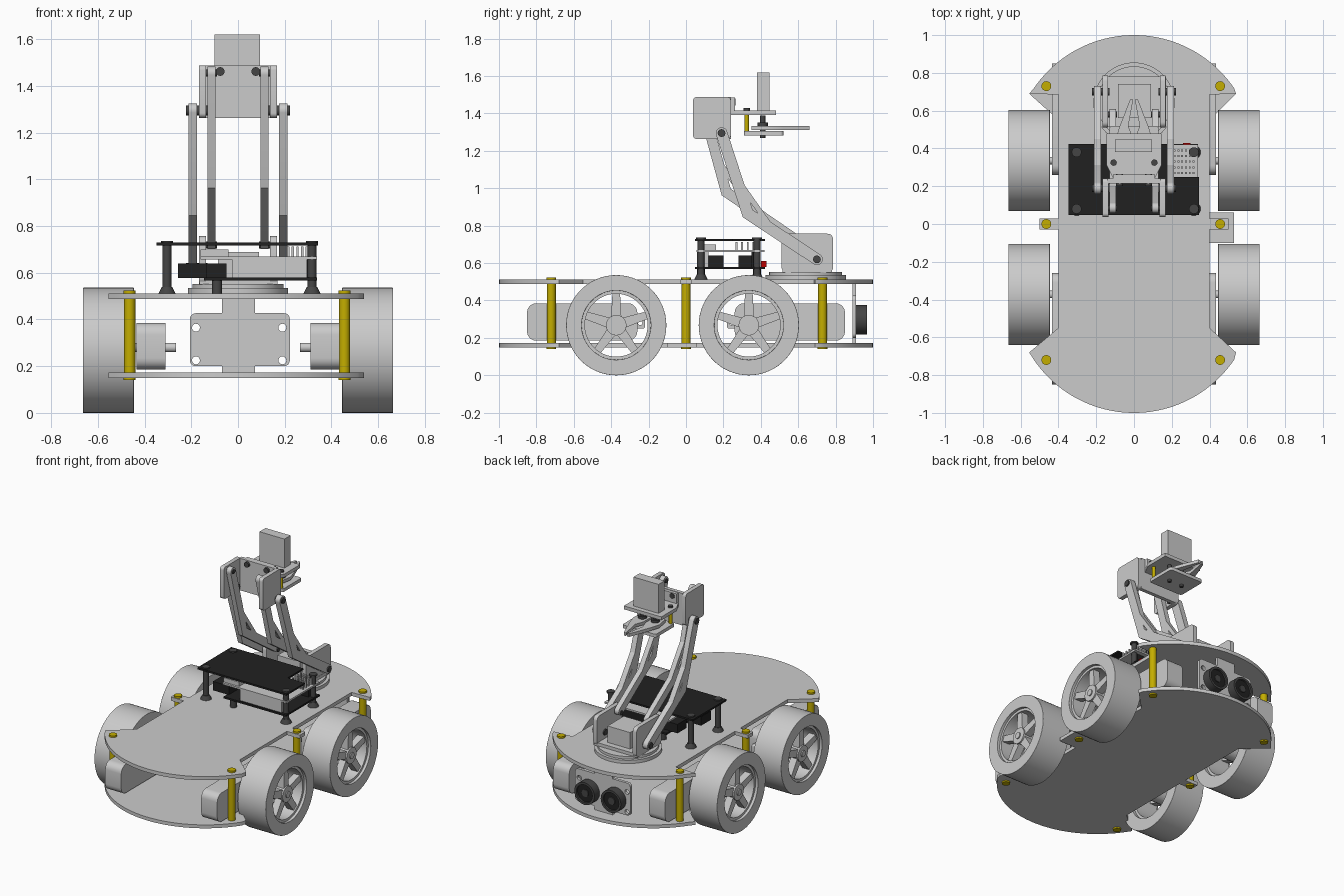
import bpy, bmesh, math
from mathutils import Vector, Matrix

if "Cube" in bpy.data.objects:
    bpy.data.objects.remove(bpy.data.objects["Cube"])


def material(name, rgb):
    m = bpy.data.materials.new(name)
    m.diffuse_color = (*rgb, 1)
    m.use_nodes = True
    m.node_tree.nodes["Principled BSDF"].inputs["Base Color"].default_value = m.diffuse_color
    return m


BLACK = material("black", (0.015, 0.015, 0.015))
DARK = material("dark", (0.06, 0.06, 0.06))
BRASS = material("brass", (0.55, 0.42, 0.0))
RED = material("red", (0.5, 0.0, 0.0))


def add(name, bm, mat=None, angle=35):
    bmesh.ops.remove_doubles(bm, verts=bm.verts, dist=1e-5)
    bmesh.ops.recalc_face_normals(bm, faces=bm.faces)
    me = bpy.data.meshes.new(name)
    bm.to_mesh(me)
    bm.free()
    ob = bpy.data.objects.new(name, me)
    bpy.context.collection.objects.link(ob)
    if mat:
        me.materials.append(mat)
    bpy.ops.object.select_all(action='DESELECT')
    ob.select_set(True)
    bpy.context.view_layer.objects.active = ob
    bpy.ops.object.shade_smooth_by_angle(angle=math.radians(angle))
    return ob


def box(name, x0, x1, y0, y1, z0, z1, mat=None):
    bm = bmesh.new()
    bmesh.ops.create_cube(bm, size=1)
    for v in bm.verts:
        v.co = Vector((x0 + (v.co.x + .5) * (x1 - x0), y0 + (v.co.y + .5) * (y1 - y0),
                       z0 + (v.co.z + .5) * (z1 - z0)))
    return add(name, bm, mat)


def rod(name, p, q, r, mat=None, r2=None, seg=20):
    p, q = Vector(p), Vector(q)
    bm = bmesh.new()
    rot = (q - p).to_track_quat('Z', 'Y').to_matrix().to_4x4()
    bmesh.ops.create_cone(bm, cap_ends=True, segments=seg, radius1=r, radius2=r if r2 is None else r2,
                          depth=(q - p).length, matrix=Matrix.Translation((p + q) / 2) @ rot)
    return add(name, bm, mat)


def prism(name, loops, axis, a, b, mat=None):
    """Fill 2D loops (later ones are holes) and extrude along an axis from a to b."""
    cu = bpy.data.curves.new(name, 'CURVE')
    cu.dimensions, cu.fill_mode, cu.extrude = '2D', 'BOTH', 0.5
    for pts in loops:
        sp = cu.splines.new('POLY')
        sp.points.add(len(pts) - 1)
        for s, (u, v) in zip(sp.points, pts):
            s.co = (u, v, 0, 1)
        sp.use_cyclic_u = True
    tmp = bpy.data.objects.new("tmp", cu)
    bpy.context.collection.objects.link(tmp)
    dg = bpy.context.evaluated_depsgraph_get()
    me = bpy.data.meshes.new_from_object(tmp.evaluated_get(dg))
    bpy.data.objects.remove(tmp)
    bm = bmesh.new()
    bm.from_mesh(me)
    for v in bm.verts:
        u, w, t = v.co.x, v.co.y, a + (v.co.z + .5) * (b - a)
        v.co = {'x': (t, u, w), 'y': (u, t, w), 'z': (u, w, t)}[axis]
    return add(name, bm, mat)


def arc(cx, cy, r, a0, a1, n):
    return [(cx + r * math.cos(math.radians(a0 + (a1 - a0) * i / n)),
             cy + r * math.sin(math.radians(a0 + (a1 - a0) * i / n))) for i in range(n + 1)]


def rrect(x0, x1, y0, y1, r):
    return (arc(x1 - r, y1 - r, r, 0, 90, 5) + arc(x0 + r, y1 - r, r, 90, 180, 5)
            + arc(x0 + r, y0 + r, r, 180, 270, 5) + arc(x1 - r, y0 + r, r, 270, 360, 5))


def strip(path, w):
    """Outline of a constant-width bar with round ends and mitred bends."""
    P = [Vector(p) for p in path]
    d = [(b - a).normalized() for a, b in zip(P, P[1:])]
    side = []
    for i in range(1, len(P) - 1):
        n = (d[i - 1] + d[i]).normalized()
        side.append((P[i], Vector((-n.y, n.x)) * (w / 2 / n.dot(d[i]))))
    a0 = math.degrees(math.atan2(d[0].y, d[0].x))
    a1 = math.degrees(math.atan2(d[-1].y, d[-1].x))
    return (arc(*P[0], w / 2, a0 + 270, a0 + 90, 10) + [tuple(p + n) for p, n in side]
            + arc(*P[-1], w / 2, a1 + 90, a1 - 90, 10) + [tuple(p - n) for p, n in reversed(side)])


# Chassis decks: round ends, narrow waist, tabs at mid length
def deck(name, neck, tab, z0, z1):
    right = [(.40, -.55), (.40, -.03), (.50, -.03), (.50, .03), (.40, .03)]
    if tab:
        right = [(.40, -.55), (.40, -.10), (.53, -.10), (.53, .06), (.40, .06)]
    left = [(-.40, .03), (-.50, .03), (-.50, -.03), (-.40, -.03), (-.40, -.55)]
    outline = (right + [(.40, neck), (.54, .69)] + arc(0, .36, .64, 34, 146, 40) + [(-.555, .69), (-.40, neck)]
               + left + [(-.555, -.68)] + arc(0, -.36, .64, 214, 326, 40) + [(.54, -.68)])
    prism(name, [outline], 'z', z0, z1)


deck("lower_deck", .55, True, .15, .174)
deck("upper_deck", .685, False, .487, .512)

# Brass spacers between the decks
for x in (-.464, .456):
    for y in (-.72, 0, .73):
        rod("deck_spacer", (x, y, .17), (x, y, .49), .024, BRASS, seg=16)
        rod("spacer_screw_top", (x, y, .505), (x, y, .524), .026, BRASS)
        rod("spacer_screw_bottom", (x, y, .140), (x, y, .155), .026, BRASS)

# Wheels and gear motors
for s in (-1, 1):
    for yc, e in ((-.373, -1), (.336, 1)):
        zc = .268
        xi, xo = s * .446, s * .664
        tyre = prism("tyre", [arc(yc, zc, .268, 0, 354, 59), arc(yc, zc, .185, 0, 354, 59)], 'x', xi, xo)
        mod = tyre.modifiers.new("round", 'BEVEL')
        mod.width, mod.segments, mod.limit_method = .018, 3, 'ANGLE'
        prism("rim_band", [arc(yc, zc, .190, 0, 354, 59), arc(yc, zc, .168, 0, 354, 59)], 'x',
              s * .47, s * .645)
        for k in range(5):
            a = math.radians(90 + 72 * k)
            u, n = Vector((math.cos(a), math.sin(a))), Vector((-math.sin(a), math.cos(a)))
            c = Vector((yc, zc))
            pts = [c + u * r + n * w for r, w in ((.03, .028), (.178, .02), (.178, -.02), (.03, -.028))]
            prism("wheel_spoke", [[tuple(p) for p in pts]], 'x', s * .585, s * .635)
        rod("wheel_hub", (s * .45, yc, zc), (s * .645, yc, zc), .055)
        rod("axle_screw", (s * .64, yc, zc), (s * .652, yc, zc), .022)
        y0, y1 = sorted((e * .26, e * .85))
        prism("gear_motor", [rrect(y0, y1, .185, .385, .05)], 'x', s * .31, s * .434)
        rod("motor_shaft", (s * .265, yc, .28), (s * .46, yc, .28), .02)
        y0, y1 = sorted((e * .22, e * .27))
        prism("motor_tab", [rrect(y0, y1, .25, .31, .01), arc((y0 + y1) / 2, .28, .012, 0, 330, 11)],
              'x', s * .355, s * .385)

# Distance sensor at the rear end
holes = [arc(x, z, .017, 0, 337.5, 15) for x in (-.18, .19) for z in (.225, .365)]
prism("sensor_board", [rrect(-.206, .222, .20, .427, .025)] + holes, 'y', .89, .91)
box("sensor_bracket_top", -.068, .073, .89, .91, .42, .49)
box("sensor_bracket_bottom", -.068, .073, .89, .91, .16, .21)
for x in (-.095, .110):
    prism("sensor_can", [arc(x, .297, .078, 0, 350, 35), arc(x, .297, .062, 0, 350, 35)], 'y', .905, .968, DARK)
    rod("sensor_mesh", (x, .905, .297), (x, .955, .297), .064, BLACK, seg=32)
    rod("sensor_core", (x, .95, .297), (x, .962, .297), .025, DARK)

# Circuit board stack
top = [(-.348, .047), (.343, .047), (.343, .25), (.21, .25), (.21, .423), (-.348, .423)]
prism("top_board", [top], 'z', .717, .729, BLACK)
box("main_board", -.145, .338, .047, .423, .568, .58, BLACK)
box("motor_board", -.16, .338, .055, .42, .658, .670)
box("power_jack", -.257, -.133, .09, .20, .578, .640, BLACK)
box("data_socket", -.20, -.05, .28, .38, .578, .640, BLACK)
box("board_terminals", -.025, .295, .06, .12, .58, .662)
box("board_header", .0, .30, .35, .39, .58, .660, BLACK)
box("motor_terminals", -.16, -.04, .07, .16, .67, .70)
box("reset_button", .26, .30, .40, .43, .58, .61, RED)
for i in range(6):
    for j in range(5):
        x, y = .215 + .02 * i, .27 + .03 * j
        box("header_pin", x - .005, x + .005, y - .005, y + .005, .668, .712)
for y in (.08, .38):
    for x in (-.304, .317):
        rod("board_leg", (x, y, .512), (x, y, .735), .019, DARK, seg=12)
        rod("board_leg_foot", (x, y, .512), (x, y, .54), .036, DARK, r2=.022)
        rod("board_leg_head", (x, y, .726), (x, y, .737), .026, DARK)
    rod("main_board_leg", (-.09, y, .51), (-.09, y, .57), .022, DARK, seg=12)

# Arm turntable and shoulder bracket
rod("turntable_lower", (0, .64, .51), (0, .64, .535), .215, seg=64)
rod("turntable_upper", (0, .64, .53), (0, .64, .553), .195, seg=64)
box("shoulder_floor", -.165, .17, .515, .78, .55, .575)
box("shoulder_servo", -.085, .09, .56, .74, .57, .69)
for s in (-1, 1):
    x0, x1 = s * .168, s * .138
    prism("shoulder_cheek", [rrect(.51, .787, .55, .757, .03)], 'x', x0, x1)

    # Outer link, inner link and their bracing struts
    prism("outer_link", [strip([(.70, .62), (.33, .865), (.19, 1.295)], .062)], 'x', s * .176, s * .213)
    prism("outer_link_brace", [strip([(.265, 1.06), (.46, .785)], .028)], 'x', s * .176, s * .213)
    prism("inner_link", [strip([(.58, .73), (.215, .98), (.085, 1.455)], .056)], 'x', s * .096, s * .130)
    prism("inner_link_brace", [strip([(.165, 1.16), (.35, .895)], .026)], 'x', s * .096, s * .130)
    for n, y, z in (("shoulder_bolt", .70, .62), ("wrist_bolt", .19, 1.295)):
        rod(n, (s * .13, y, z), (s * .222, y, z), .021, DARK, seg=12)
    for n, y, z in (("inner_shoulder_bolt", .58, .72), ("inner_wrist_bolt", .085, 1.455)):
        rod(n, (s * .09, y, z), (s * .15, y, z), .015, DARK, seg=12)

    # Wrist bracket cheeks
    prism("wrist_cheek", [rrect(.037, .24, 1.264, 1.488, .02)], 'x', s * .166, s * .136)
    rod("wrist_plate_screw", (s * .076, .20, 1.462), (s * .076, .265, 1.462), .019, DARK, seg=12)

    # Gripper jaws, gears and spacers
    jaw = [(.008, .35), (.085, .35), (.10, .44), (.075, .52), (.02, .66), (.004, .66), (.03, .52), (.008, .46)]
    prism("gripper_jaw", [[(s * x, y) for x, y in jaw]], 'z', 1.312, 1.334)
    rod("jaw_pivot", (s * .05, .41, 1.27), (s * .05, .41, 1.39), .014, DARK, seg=12)
    rod("jaw_washer", (s * .05, .41, 1.334), (s * .05, .41, 1.352), .028, DARK)
    rod("gripper_spacer", (s * .108, .325, 1.29), (s * .108, .325, 1.40), .012, BRASS, seg=12)
    rod("gripper_screw", (s * .108, .325, 1.415), (s * .108, .325, 1.428), .017, DARK, seg=12)

# Wrist plate and gripper body
box("wrist_plate", -.14, .14, .214, .24, 1.264, 1.488)
box("wrist_tab", -.11, .11, .238, .262, 1.40, 1.485)
prism("gripper_top_plate", [[(-.11, .24), (.11, .24), (.145, .31), (.145, .48), (-.145, .48), (-.145, .31)]],
      'z', 1.393, 1.417)
prism("gripper_bottom_plate", [rrect(-.13, .13, .31, .52, .015)], 'z', 1.282, 1.305)
box("gripper_servo", -.10, .094, .38, .447, 1.41, 1.62)
